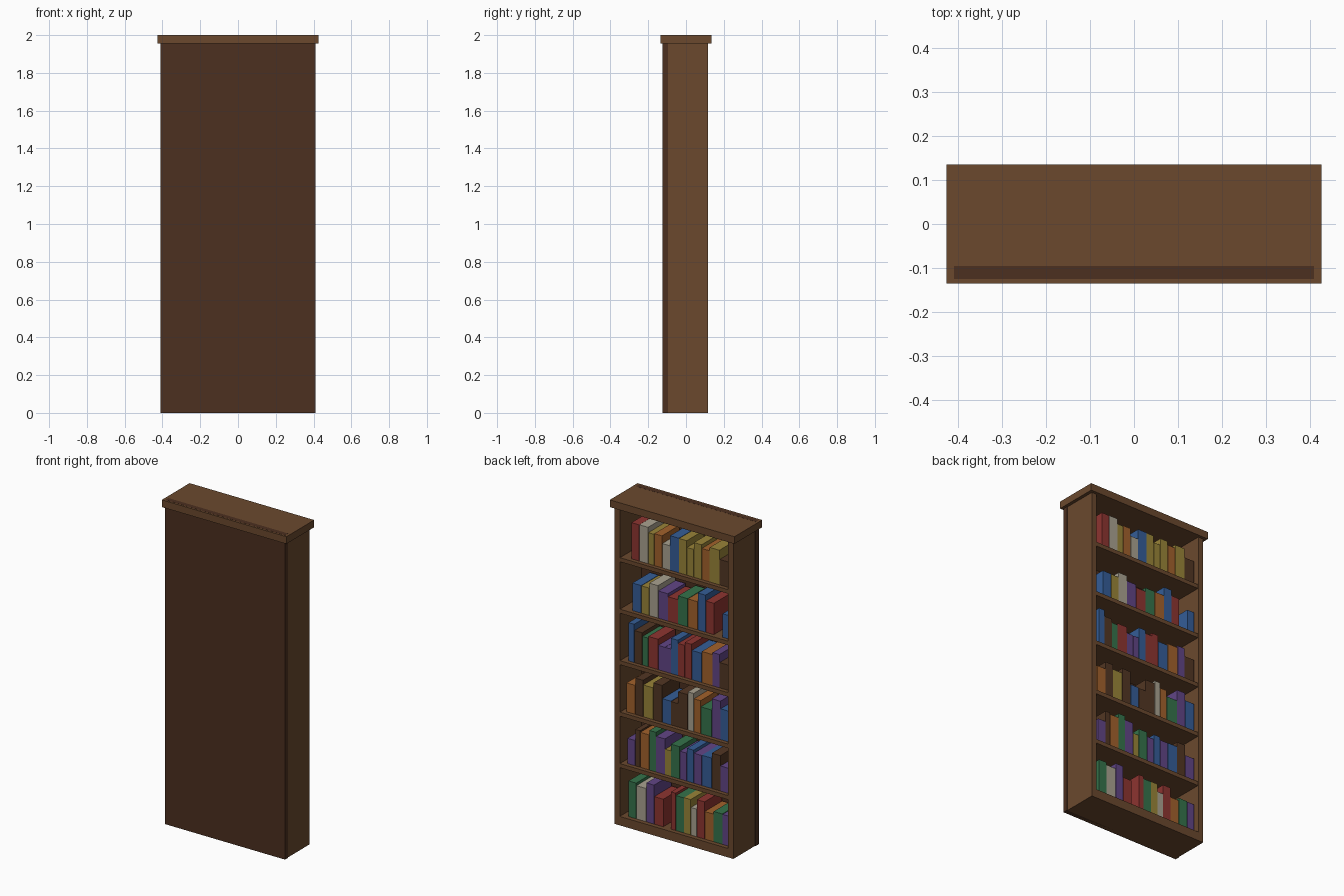
import bpy

if "Cube" in bpy.data.objects:
    bpy.data.objects.remove(bpy.data.objects["Cube"])

def material(name, rgb):
    m = bpy.data.materials.new(name)
    m.diffuse_color = (*rgb, 1)
    m.use_nodes = True
    m.node_tree.nodes["Principled BSDF"].inputs["Base Color"].default_value = m.diffuse_color
    return m

WOOD = material("wood", (.145, .066, .027))
DARK = material("dark_wood", (.072, .029, .014))
COVERS = {
    "R": material("red_cover", (.27, .035, .03)),
    "W": material("cream_cover", (.40, .36, .28)),
    "Y": material("yellow_cover", (.32, .23, .04)),
    "O": material("orange_cover", (.36, .12, .025)),
    "B": material("blue_cover", (.035, .11, .31)),
    "G": material("green_cover", (.035, .17, .07)),
    "P": material("purple_cover", (.12, .06, .24)),
    "N": material("brown_cover", (.085, .037, .017)),
}

def box(name, x, y, z, mat):
    """Box spanning the (min, max) pairs x, y, z."""
    bpy.ops.mesh.primitive_cube_add(size=1, location=[(a + b) / 2 for a, b in (x, y, z)])
    o = bpy.context.object
    o.name = name
    o.scale = [b - a for a, b in (x, y, z)]
    bpy.ops.object.transform_apply(location=False, rotation=False, scale=True)
    o.data.materials.append(mat)
    return o

BASE, TOP, BAYS = .055, 1.955, 6
BACK, FRONT = -.12, .117
STEP = (TOP - .05) / BAYS

# carcass: sides, top, bottom, back panel
for s, label in ((-1, "left"), (1, "right")):
    box(label + "_side", sorted((s * .37, s * .405)), (BACK, FRONT), (0, TOP), WOOD)
box("top_board", (-.425, .425), (-.135, .135), (TOP, 1.9995), WOOD)
box("bottom_board", (-.37, .37), (BACK, FRONT), (0, BASE), WOOD)
box("back_panel", (-.409, .409), (-.125, -.095), (0, 2), DARK)

# shelves
for k in range(1, BAYS):
    z = .05 + STEP * k
    box("shelf", (-.37, .37), (BACK, .115), (z - .0125, z + .0125), WOOD)

# books: cover letters ("-" is a gap), left edges and heights in mm, from +x to -x
def book_row(k, covers, edges, heights):
    z = .05 + STEP * k + .0125 if k else BASE
    for c, a, b, h in zip(covers, edges, edges[1:] + [-363], heights):
        if c != "-":
            box("book", (b / 1000 + .002, a / 1000), (-.08, .09), (z, z + h / 1000), COVERS[c])

book_row(5, "RWYOWBYYYOYN",
         [309, 255, 194, 153, 99, 45, -16, -70, -117, -171, -225, -293],
         [223, 224, 192, 197, 150, 213, 212, 171, 214, 192, 213, 157])
book_row(4, "BYWPRGOBR-B",
         [302, 241, 187, 126, 59, -9, -76, -144, -198, -255, -313],
         [170, 169, 200, 168, 150, 174, 173, 228, 193, 0, 145])
book_row(3, "BNGRPPBRRBOPN",
         [329, 289, 234, 194, 126, 79, 39, -9, -56, -103, -171, -245, -293],
         [236, 198, 176, 187, 150, 150, 217, 198, 217, 180, 192, 205, 156])
book_row(2, "ONYNBNNWOGPB",
         [343, 282, 228, 160, 99, 39, -9, -76, -117, -164, -239, -299],
         [178, 224, 196, 227, 146, 144, 217, 235, 203, 166, 236, 190])
book_row(1, "PNOGPYGPBPBNP",
         [336, 282, 248, 187, 140, 79, 39, -22, -70, -117, -171, -239, -299],
         [156, 225, 216, 244, 220, 157, 199, 172, 203, 185, 187, 218, 155])
book_row(0, "GWPR-RGYWROGP",
         [329, 275, 207, 153, 90, 39, 5, -50, -97, -137, -191, -252, -313],
         [220, 205, 240, 170, 0, 230, 216, 218, 170, 229, 170, 187, 185])
